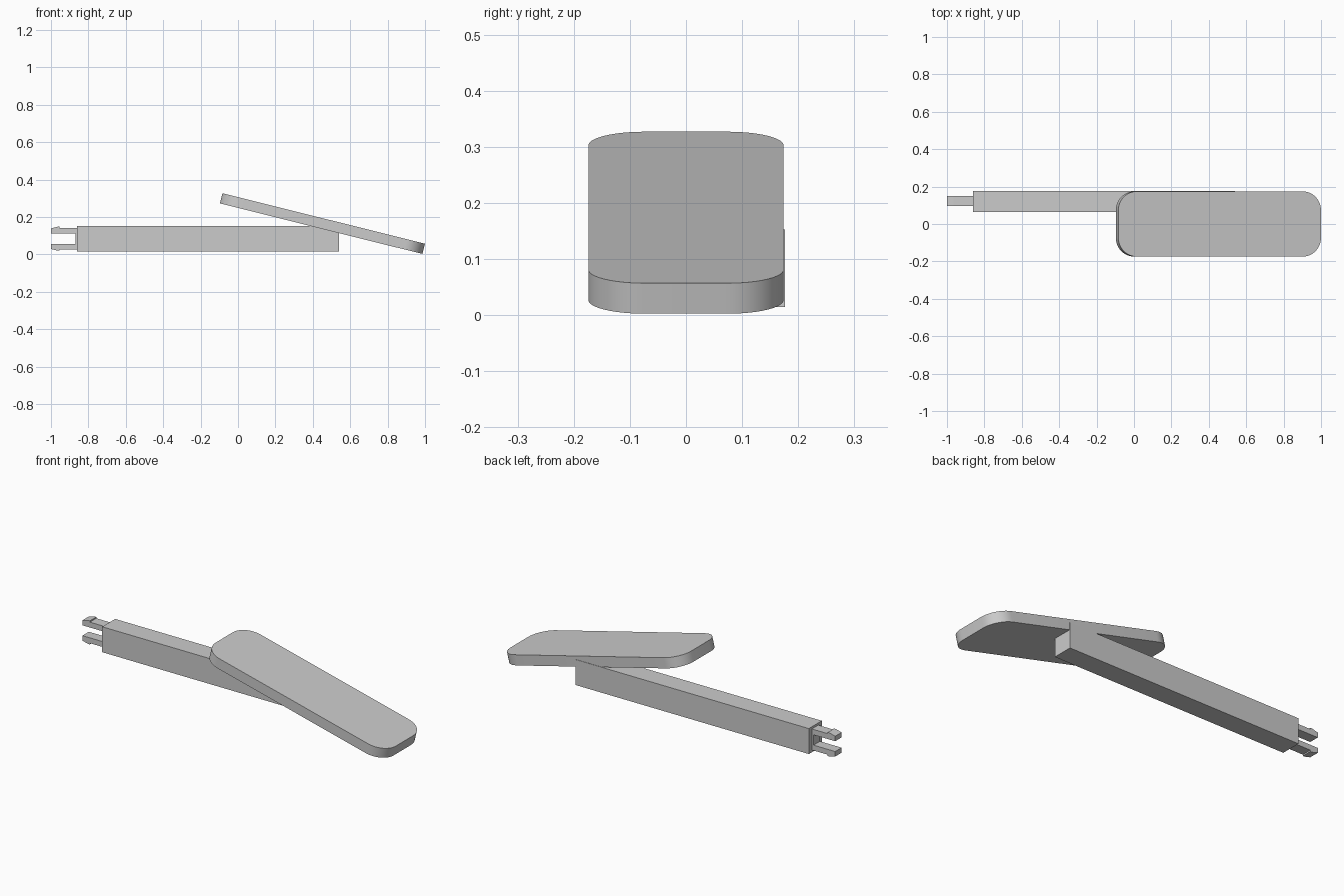
import bpy, bmesh, math
from mathutils import Matrix, Vector

if "Cube" in bpy.data.objects:
    bpy.data.objects.remove(bpy.data.objects["Cube"], do_unlink=True)

grey = bpy.data.materials.new("plain grey")
grey.use_nodes = True
COLOUR = (0.6, 0.6, 0.6, 1)
grey.diffuse_color = COLOUR
grey.node_tree.nodes["Principled BSDF"].inputs["Base Color"].default_value = COLOUR


def extrude_profile(name, points, direction):
    """Extrude a closed outline of 3D points into a solid object."""
    bm = bmesh.new()
    face = bm.faces.new([bm.verts.new(p) for p in points])
    ext = bmesh.ops.extrude_face_region(bm, geom=[face])
    verts = [g for g in ext["geom"] if isinstance(g, bmesh.types.BMVert)]
    bmesh.ops.translate(bm, verts=verts, vec=direction)
    bmesh.ops.recalc_face_normals(bm, faces=bm.faces)
    mesh = bpy.data.meshes.new(name)
    bm.to_mesh(mesh)
    bm.free()
    mesh.materials.append(grey)
    obj = bpy.data.objects.new(name, mesh)
    bpy.context.collection.objects.link(obj)
    return obj


# Straight square-ended arm
x0, x1, z0, z1 = -0.86, 0.54, 0.015, 0.153
extrude_profile("arm", [(x0, 0.065, z0), (x1, 0.065, z0), (x1, 0.065, z1), (x0, 0.065, z1)],
                Vector((0, 0.111, 0)))

# Two-pronged snap clip: upper half outline, mirrored about the arm's mid height
mid = (z0 + z1) / 2
half = [(-0.85, 0.057), (-0.955, 0.057), (-0.955, 0.064), (-0.965, 0.064),
        (-1.0, 0.055), (-1.0, 0.028), (-0.87, 0.028)]
outline = half + [(x, -z) for x, z in reversed(half)]
extrude_profile("snap_clip", [(x, 0.095, mid + z) for x, z in outline], Vector((0, 0.055, 0)))

# Tilted paddle with rounded corners
length, width, thick, radius, steps = 1.116, 0.348, 0.056, 0.1, 12
corners = [(1, 1), (-1, 1), (-1, -1), (1, -1)]
points = []
for i, (sx, sy) in enumerate(corners):
    for k in range(steps + 1):
        a = math.pi / 2 * (i + k / steps)
        points.append((sx * (length / 2 - radius) + radius * math.cos(a),
                       sy * (width / 2 - radius) + radius * math.sin(a), 0))
paddle = extrude_profile("paddle", points, Vector((0, 0, -thick)))
paddle.data.transform(Matrix.Translation((0.458, 0, 0.192)) @ Matrix.Rotation(math.radians(14), 4, "Y"))
bpy.ops.object.select_all(action="DESELECT")
paddle.select_set(True)
bpy.context.view_layer.objects.active = paddle
bpy.ops.object.shade_smooth_by_angle(angle=math.radians(30))
